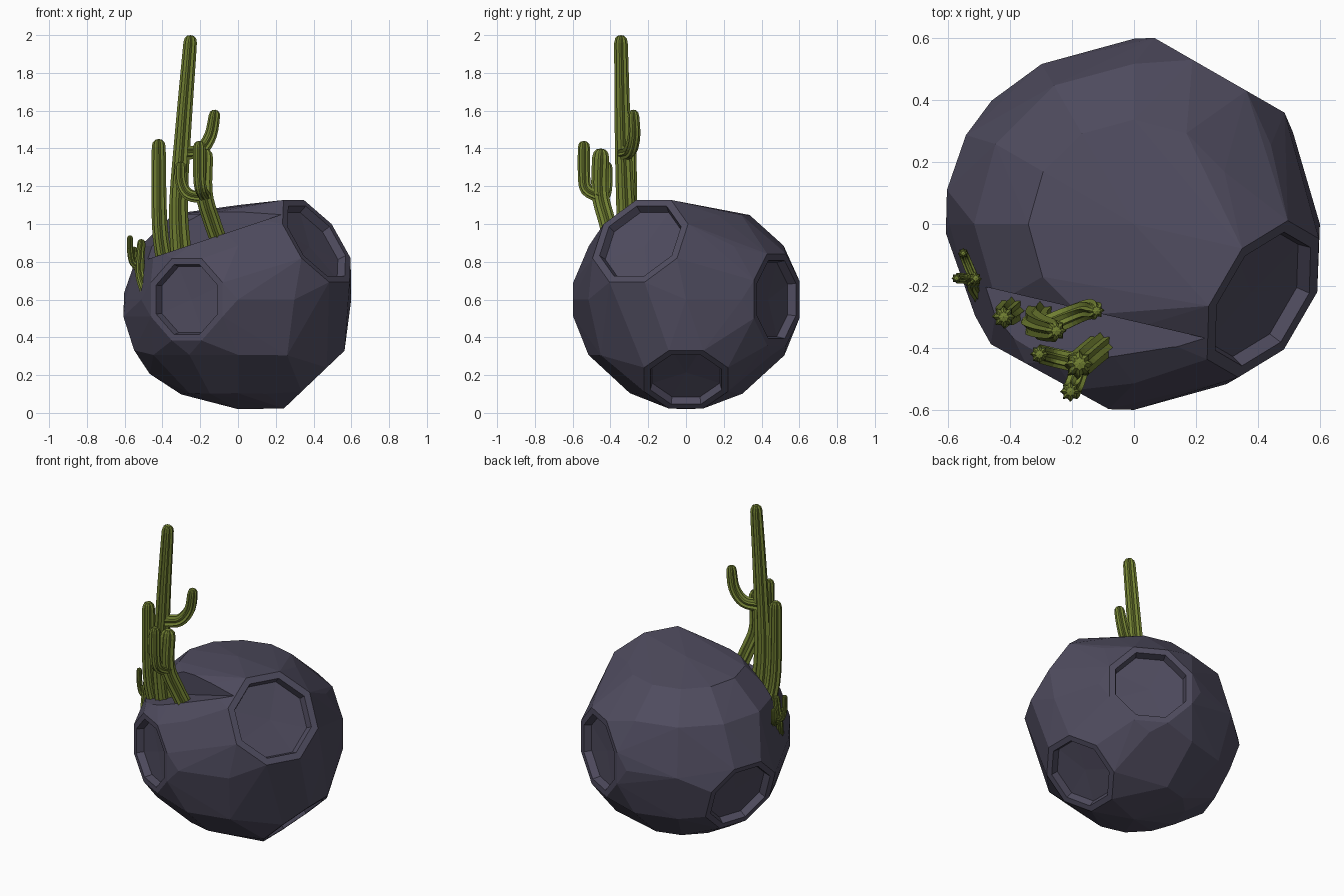
import bpy, bmesh, math, random
from mathutils import Vector, Matrix

if "Cube" in bpy.data.objects:
    bpy.data.objects.remove(bpy.data.objects["Cube"])

random.seed(4)
CENTRE = Vector((0, 0, 0.6))


def material(name, rgb):
    m = bpy.data.materials.new(name)
    m.diffuse_color = (*rgb, 1)
    m.use_nodes = True
    m.node_tree.nodes["Principled BSDF"].inputs["Base Color"].default_value = m.diffuse_color
    return m


ROCK = material("dusky purple rock", (0.078, 0.071, 0.113))
GREEN = material("cactus green", (0.165, 0.215, 0.032))


def make(name, bm, mat):
    bmesh.ops.recalc_face_normals(bm, faces=bm.faces)
    me = bpy.data.meshes.new(name)
    bm.to_mesh(me)
    bm.free()
    ob = bpy.data.objects.new(name, me)
    bpy.context.collection.objects.link(ob)
    me.materials.append(mat)
    return ob


def cut(target, tool):
    mod = target.modifiers.new("cut", 'BOOLEAN')
    mod.operation, mod.object, mod.solver = 'DIFFERENCE', tool, 'EXACT'
    bpy.context.view_layer.objects.active = target
    bpy.ops.object.modifier_apply(modifier=mod.name)
    bpy.data.objects.remove(tool)


def ring_points(axis, r, h, sides=8):
    """Octagon of radius r at distance h from the rock centre, facing along axis."""
    rot = Vector(axis).to_track_quat('Z', 'Y')
    return [CENTRE + rot @ Vector((r * math.cos((i + .5) * math.tau / sides),
                                   r * math.sin((i + .5) * math.tau / sides), h))
            for i in range(sides)]


def hull(name, points):
    bm = bmesh.new()
    for p in points:
        bm.verts.new(p)
    res = bmesh.ops.convex_hull(bm, input=bm.verts)
    loose = {g for g in res["geom_interior"] if isinstance(g, bmesh.types.BMVert)}
    bmesh.ops.delete(bm, geom=list(loose), context='VERTS')
    bmesh.ops.dissolve_limit(bm, angle_limit=math.radians(2), verts=bm.verts, edges=bm.edges)
    return make(name, bm, ROCK)


# Craters: (direction, rim radius, rim distance)
CRATERS = [
    ((-0.27, -0.49, 0.0), 0.235, 0.562),
    ((0.43, -0.25, 0.32), 0.28, 0.572),
    ((0.27, 0.47, 0.0), 0.262, 0.553),
    ((0.40, 0.0, -0.42), 0.24, 0.585),
    ((-0.52, 0.18, -0.185), 0.245, 0.563),
]

# Rock: coarse sphere points plus crater rims, wrapped in one faceted skin
points = [CENTRE + Vector((0, 0, 0.5)), CENTRE - Vector((0, 0, 0.58))]
for r, z in ((.34, .452), (.515, .285), (.598, 0), (.52, -.295), (.3, -.5)):
    for i in range(12):
        k = 1 + random.uniform(-0.012, 0.004)
        a = math.tau * i / 12
        points.append(CENTRE + k * Vector((r * math.cos(a), r * math.sin(a), z)))
points = [p for p in points
          if all((p - CENTRE).dot(Vector(ax).normalized()) < d - .003 for ax, R, d in CRATERS)]
for axis, R, d in CRATERS:
    points += ring_points(axis, R, d)
rock = hull("asteroid_rock", points)

# Crater bowls: steep wall and nearly flat floor
for axis, R, d in CRATERS:
    ri = R * .86
    bowl = (ring_points(axis, ri * .94, d - .045) + ring_points(axis, ri * 1.06, d + .06)
            + [CENTRE + Vector(axis).normalized() * (d - .052)])
    cut(rock, hull("bowl_cutter", bowl))

# Ledge: wedge cut with a sloping floor and an upright back wall
wedge = []
for x, y in ((-0.75, -0.14), (0.24, -0.37), (0.24, -1.0), (-0.75, -1.0)):
    z = 0.83 + 0.333 * (x + 0.43)
    wedge += [(x, y, z), (x, y, 1.6)]
cut(rock, hull("ledge_cutter", wedge))


# Cacti: ribbed stems swept along smooth paths
def stem(bm, pts, r0, r1, ribs=8, steps=4):
    p = [Vector(q) for q in pts]
    p = [2 * p[0] - p[1]] + p + [2 * p[-1] - p[-2]]
    path = []
    for a, b, c, e in zip(p, p[1:], p[2:], p[3:]):
        for s in range(steps):
            t = s / steps
            path.append(.5 * (2 * b + (c - a) * t + (2 * a - 5 * b + 4 * c - e) * t * t
                              + (3 * b - a - 3 * c + e) * t ** 3))
    end, tip = p[-2], (p[-2] - path[-1]).normalized()
    n = len(path)
    rad = [r0 + (r1 - r0) * i / n for i in range(n)]
    # keep the last span clear of the rounded tip
    path = [q for q in path if (end - q).length > r1 * 1.3]
    rad = rad[:len(path)]
    for back, k in ((1.2, 1), (.5, .85), (.12, .5)):
        path.append(end - tip * r1 * back)
        rad.append(r1 * k)
    rings = []
    for i, (q, r) in enumerate(zip(path, rad)):
        tan = path[min(i + 1, len(path) - 1)] - path[max(i - 1, 0)]
        rot = Vector((0, 0, 1)).rotation_difference(tan)
        ring = []
        for j in range(ribs * 2):
            a = math.pi * j / ribs
            rr = r * (1.08 if j % 2 == 0 else .78)
            ring.append(bm.verts.new(q + rot @ Vector((rr * math.cos(a), rr * math.sin(a), 0))))
        rings.append(ring)
    for a, b in zip(rings, rings[1:]):
        for j in range(ribs * 2):
            k = (j + 1) % (ribs * 2)
            bm.faces.new((a[j], a[k], b[k], b[j]))
    bm.faces.new(rings[0][::-1])
    top = bm.verts.new(end)
    for j in range(ribs * 2):
        bm.faces.new((rings[-1][j], rings[-1][(j + 1) % (ribs * 2)], top))


def cactus(name, stems):
    bm = bmesh.new()
    for s in stems:
        stem(bm, *s)
    make(name, bm, GREEN)


cactus("tall_cactus", [
    ([(-.30, -.30, .82), (-.315, -.32, 1.1), (-.29, -.335, 1.5), (-.25, -.345, 2.0)], .052, .033),
    ([(-.28, -.33, 1.375), (-.2, -.295, 1.39), (-.145, -.275, 1.47), (-.12, -.28, 1.605)], .036, .028),
    ([(-.385, -.27, .78), (-.415, -.295, 1.0), (-.42, -.3, 1.45)], .042, .034),
])
cactus("medium_cactus", [
    ([(-.09, -.38, .88), (-.14, -.42, 1.02), (-.18, -.455, 1.17), (-.175, -.45, 1.4)], .042, .042),
    ([(-.17, -.45, 1.14), (-.26, -.43, 1.155), (-.3, -.42, 1.22), (-.305, -.42, 1.33)], .03, .028),
    ([(-.17, -.45, 1.14), (-.195, -.525, 1.18), (-.205, -.54, 1.26), (-.205, -.54, 1.44)], .03, .03),
])
cactus("small_cactus", [
    ([(-.49, -.235, .64), (-.52, -.19, .75), (-.51, -.175, .92)], .026, .02),
    ([(-.515, -.18, .77), (-.555, -.175, .79), (-.57, -.175, .85), (-.572, -.175, .94)], .016, .015),
    ([(-.515, -.18, .76), (-.54, -.12, .77), (-.55, -.095, .8), (-.55, -.095, .88)], .016, .015),
])
